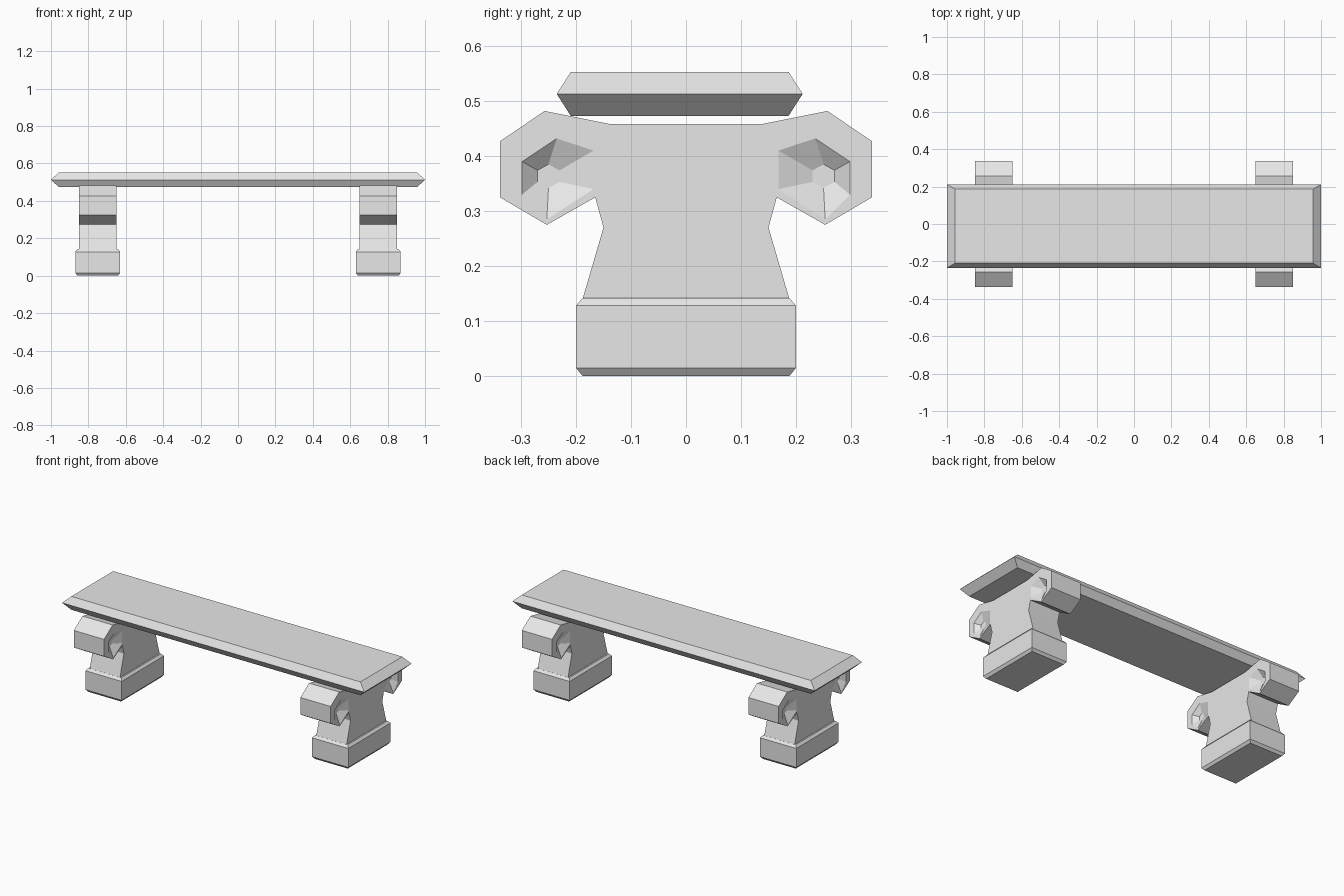
import bpy
import bmesh

if "Cube" in bpy.data.objects:
    bpy.data.objects.remove(bpy.data.objects["Cube"], do_unlink=True)

stone = bpy.data.materials.new("pale grey stone")
stone.use_nodes = True
stone.diffuse_color = (0.8, 0.8, 0.8, 1)
stone.node_tree.nodes["Principled BSDF"].inputs["Base Color"].default_value = stone.diffuse_color


def loft(name, loops, location):
    """Skin a stack of matching loops and cap both ends."""
    bm = bmesh.new()
    rings = [[bm.verts.new(p) for p in loop] for loop in loops]
    for a, b in zip(rings, rings[1:]):
        for i in range(len(a)):
            j = (i + 1) % len(a)
            bm.faces.new((a[i], a[j], b[j], b[i]))
    bm.faces.new(rings[0])
    bm.faces.new(rings[-1])
    bmesh.ops.recalc_face_normals(bm, faces=bm.faces)
    mesh = bpy.data.meshes.new(name)
    bm.to_mesh(mesh)
    bm.free()
    mesh.materials.append(stone)
    obj = bpy.data.objects.new(name, mesh)
    obj.location = location
    bpy.context.collection.objects.link(obj)


def rect(hx, hy, z):
    return [(-hx, -hy, z), (hx, -hy, z), (hx, hy, z), (-hx, hy, z)]


def side_loop(x, points, sign=1):
    return [(x, sign * y, z) for y, z in points]


# Seat slab with a pointed edge all round
loft("seat_slab", [rect(0.957, 0.198, 0.473), rect(1, 0.2235, 0.513),
                   rect(0.957, 0.198, 0.553)], (0, -0.0115, 0))

# Half outline of the waisted pillar, and the scroll outlines
HALF = [(0.188, 0.14), (0.15, 0.27), (0.165, 0.325), (0.137, 0.458)]
PILLAR = HALF + [(-y, z) for y, z in reversed(HALF)]
SCROLL = [(0.165, 0.325), (0.253, 0.275), (0.338, 0.325),
          (0.338, 0.427), (0.257, 0.482), (0.137, 0.458)]
RIM = [(0.168, 0.34), (0.253, 0.285), (0.298, 0.33),
       (0.298, 0.39), (0.235, 0.432), (0.168, 0.41)]
EYE = [(0.23, 0.353), (0.25, 0.342), (0.27, 0.353),
       (0.27, 0.374), (0.25, 0.385), (0.23, 0.374)]
HALF_WIDTH, RECESS = 0.1, 0.025

for side, x in (("right", -0.75), ("left", 0.75)):
    # Chamfered foot block
    loft(side + "_foot", [rect(0.108, 0.188, 0), rect(0.12, 0.2, 0.015),
                          rect(0.12, 0.2, 0.128), rect(0.108, 0.188, 0.142)], (x, 0, 0))
    # Waisted pillar
    loft(side + "_pillar", [side_loop(-HALF_WIDTH, PILLAR),
                            side_loop(HALF_WIDTH, PILLAR)], (x, 0, 0))
    # Six-sided scrolls, hollowed on both faces
    for end, sign in (("front", -1), ("back", 1)):
        w, d = HALF_WIDTH, HALF_WIDTH - RECESS
        stack = [(-d, EYE), (-w, RIM), (-w, SCROLL), (w, SCROLL), (w, RIM), (d, EYE)]
        loft(f"{side}_{end}_scroll",
             [side_loop(sx, pts, sign) for sx, pts in stack], (x, 0, 0))
